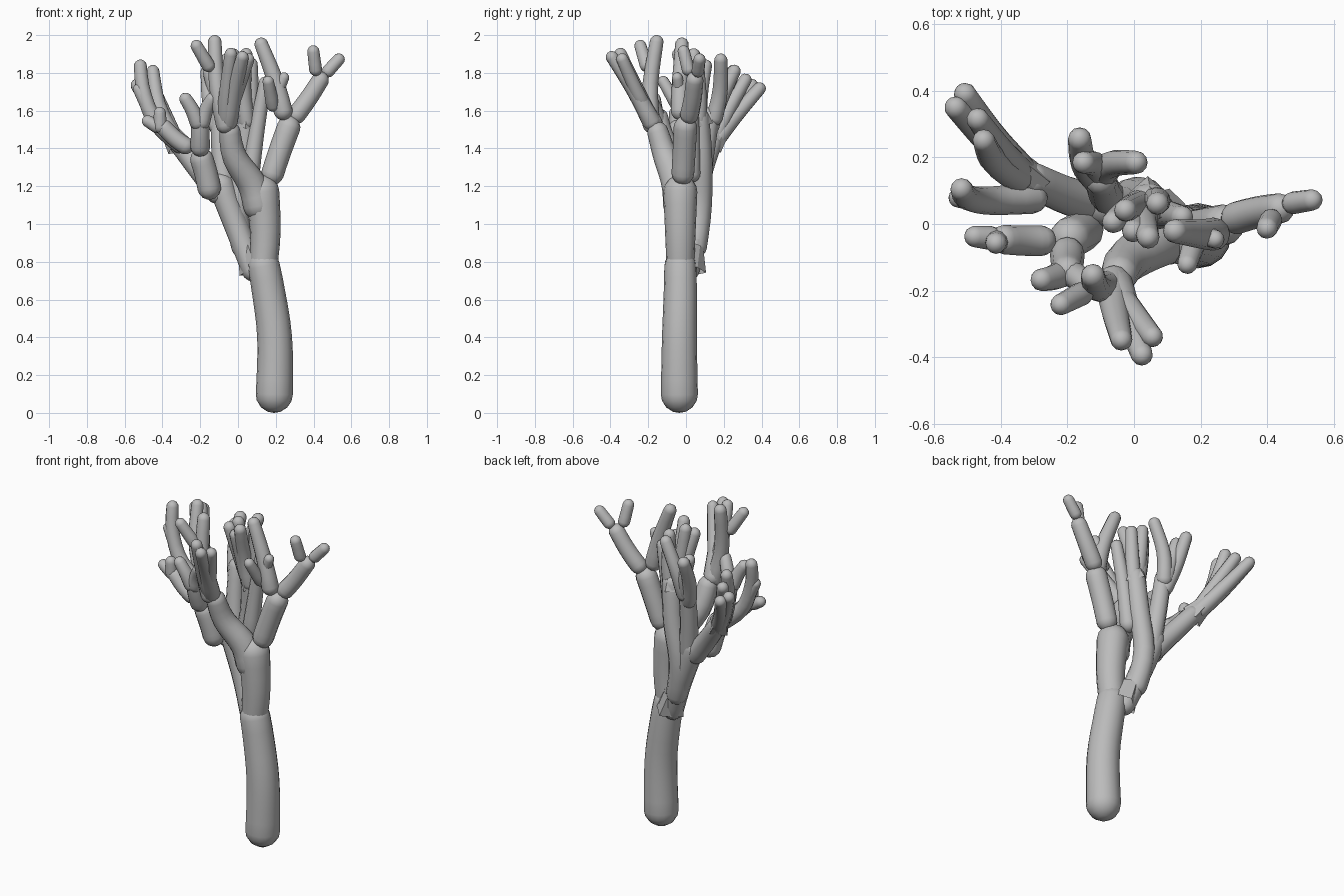
import bpy, bmesh, math
from mathutils import Vector
from mathutils.geometry import interpolate_bezier

bark = bpy.data.materials.new("grey_bark")
bark.diffuse_color = (0.5, 0.5, 0.5, 1)


def finish(bm, name, smooth=True):
    bmesh.ops.recalc_face_normals(bm, faces=bm.faces)
    me = bpy.data.meshes.new(name)
    bm.to_mesh(me)
    bm.free()
    me.materials.append(bark)
    for p in me.polygons:
        p.use_smooth = smooth
    ob = bpy.data.objects.new(name, me)
    bpy.context.collection.objects.link(ob)


def limb(name, pts, r0, r1, sides=12):
    """Round-ended tapering tube along a smoothed path."""
    P = [Vector(p) for p in pts]
    n = len(P)
    tan = [(P[min(i + 1, n - 1)] - P[max(i - 1, 0)]) / (2 if 0 < i < n - 1 else 1) for i in range(n)]
    path = [P[0]]
    for i in range(n - 1):
        path += interpolate_bezier(P[i], P[i] + tan[i] / 3, P[i + 1] - tan[i + 1] / 3, P[i + 1], 9)[1:]
    dist = [0]
    for a, b in zip(path, path[1:]):
        dist.append(dist[-1] + (b - a).length)
    L = dist[-1]
    # ring stations: dense at the round ends, even in between
    cap = [math.radians(a) for a in (20, 45, 70, 90)]
    st = [(r0 * (1 - math.cos(a)), r0 * math.sin(a)) for a in cap]
    m = 3 * (n - 1)
    for k in range(1, m):
        t = k / m
        st.append((r0 + (L - r0 - r1) * t, r0 + (r1 - r0) * t))
    st += [(L - r1 * (1 - math.cos(a)), r1 * math.sin(a)) for a in reversed(cap)]

    def at(s):
        for i in range(len(path) - 1):
            if s <= dist[i + 1] or i == len(path) - 2:
                f = (s - dist[i]) / max(dist[i + 1] - dist[i], 1e-6)
                return path[i].lerp(path[i + 1], f), (path[i + 1] - path[i]).normalized()

    bm = bmesh.new()
    rings = []
    for s, r in st:
        c, d = at(s)
        u = Vector((0, 1, 0)).cross(d).normalized()
        v = d.cross(u)
        rings.append([bm.verts.new(c + r * (u * math.cos(a) + v * math.sin(a)))
                      for a in (2 * math.pi * k / sides for k in range(sides))])
    for a, b in zip(rings, rings[1:]):
        for k in range(sides):
            bm.faces.new((a[k], a[k - 1], b[k - 1], b[k]))
    for ring, tip in ((rings[0], path[0]), (rings[-1], path[-1])):
        c = bm.verts.new(tip)
        for k in range(sides):
            bm.faces.new((ring[k], ring[k - 1], c))
    finish(bm, name)


def collar(name, base, top, r0, r1):
    """Flared angular bark skirt where a limb splits off."""
    base, top = Vector(base), Vector(top)
    d = (top - base).normalized()
    u = Vector((0, 1, 0)).cross(d).normalized()
    v = d.cross(u)
    bm = bmesh.new()
    lo, hi = [], []
    for k in range(8):
        a = math.pi * k / 4
        w = u * math.cos(a) + v * math.sin(a)
        lo.append(bm.verts.new(base + w * (r0 if k % 2 == 0 else r0 * 0.75)))
        hi.append(bm.verts.new(top + w * r1))
    for k in range(8):
        bm.faces.new((lo[k], lo[k - 1], hi[k - 1], hi[k]))
    finish(bm, name, False)


# trunk and its upper part
limb("trunk", [(.19, -.035, 0), (.195, -.035, .38), (.16, -.03, .65), (.12, -.03, .86)], .098, .085, 16)
limb("upper_trunk", [(.125, -.03, .68), (.145, -.03, .95), (.12, -.03, 1.26)], .072, .09, 16)

# front limb and twigs
limb("front_limb", [(.13, -.03, 1.02), (.08, -.05, 1.2), (-.02, -.11, 1.36), (-.05, -.165, 1.54)], .085, .056)
limb("front_twig", [(-.06, -.15, 1.49), (-.06, -.24, 1.66), (-.035, -.36, 1.93)], .05, .033)
limb("front_twig", [(-.06, -.16, 1.5), (-.02, -.27, 1.7), (.03, -.41, 1.91)], .05, .033)
limb("front_twig", [(-.04, -.22, 1.62), (.0, -.27, 1.72), (.065, -.35, 1.9)], .04, .032)
limb("tall_twig", [(-.06, -.18, 1.48), (-.11, -.19, 1.72), (-.125, -.15, 2.0)], .047, .036)
limb("loose_twig", [(-.14, -.2, 1.81), (-.235, -.25, 1.97)], .036, .032)

# right limb and twigs
limb("right_limb", [(.165, -.02, 1.21), (.22, -.01, 1.38), (.29, 0, 1.57)], .06, .062)
limb("right_branch", [(.28, .01, 1.54), (.37, .035, 1.66), (.46, .05, 1.8)], .05, .046)
limb("right_tip", [(.415, .02, 1.785), (.395, -.02, 1.945)], .034, .032)
limb("right_tip", [(.455, .06, 1.785), (.555, .075, 1.895)], .034, .032)
limb("right_inner_branch", [(.25, -.03, 1.55), (.2, -.03, 1.75), (.11, -.02, 1.985)], .05, .036)
limb("right_inner_twig", [(.2, -.03, 1.68), (.255, -.05, 1.8)], .032, .028)
limb("right_inner_twig", [(.19, -.03, 1.6), (.155, -.135, 1.78)], .036, .03)

# back trunk splitting off to the left
limb("back_trunk", [(.1, 0, .7), (.01, .045, .94), (-.08, .06, 1.18), (-.1, .06, 1.27)], .06, .068)
limb("centre_limb", [(.04, .04, .82), (-.01, .075, 1.08), (.03, .08, 1.35), (.05, .06, 1.62)], .062, .058)
collar("back_collar", (.1, .01, .76), (.055, .035, .88), .098, .058)
collar("centre_collar", (.04, .07, 1.52), (.05, .05, 1.62), .075, .045)

# centre twigs
limb("centre_twig", [(.04, .07, 1.5), (-.02, .04, 1.7), (-.07, .0, 1.9)], .045, .034)
limb("centre_twig", [(.04, .06, 1.52), (.0, .05, 1.7), (-.03, .04, 1.93)], .045, .034)
limb("centre_twig", [(.05, .05, 1.5), (.03, .02, 1.7), (.045, -.05, 1.93)], .045, .034)
limb("centre_twig", [(.03, .05, 1.55), (.01, .02, 1.7), (-.005, -.03, 1.88)], .042, .034)
limb("centre_twig", [(.05, .06, 1.48), (.07, .07, 1.65), (.07, .06, 1.88)], .045, .034)
limb("centre_twig", [(.06, .03, 1.22), (.1, .03, 1.5), (.15, .02, 1.78)], .048, .034)

# rear twigs
limb("rear_limb", [(-.06, .06, 1.1), (-.09, .1, 1.38), (-.1, .14, 1.62)], .055, .047)
limb("rear_twig", [(-.1, .12, 1.48), (-.15, .18, 1.65), (-.165, .27, 1.84)], .044, .035)
limb("rear_twig", [(-.1, .14, 1.52), (-.065, .18, 1.7), (.02, .185, 1.9)], .045, .035)
limb("rear_twig", [(-.1, .14, 1.53), (-.12, .18, 1.68), (-.16, .185, 1.83)], .042, .034)

# back left limb and twigs
limb("back_left_limb", [(-.07, .05, 1.12), (-.2, .085, 1.28), (-.34, .15, 1.46)], .062, .053)
collar("back_left_collar", (-.31, .125, 1.41), (-.37, .19, 1.5), .07, .045)
limb("back_left_twig", [(-.32, .14, 1.42), (-.42, .26, 1.57), (-.52, .41, 1.74)], .047, .034)
limb("back_left_twig", [(-.32, .14, 1.42), (-.44, .25, 1.58), (-.55, .365, 1.76)], .047, .034)
limb("back_left_twig", [(-.33, .14, 1.43), (-.4, .22, 1.6), (-.48, .33, 1.79)], .047, .034)
limb("back_left_twig", [(-.33, .13, 1.43), (-.42, .19, 1.62), (-.455, .26, 1.84)], .047, .034)
limb("left_curved_twig", [(-.27, .08, 1.39), (-.43, .07, 1.53), (-.5, .08, 1.7), (-.52, .11, 1.87)], .047, .034)
limb("left_curved_tip", [(-.45, .07, 1.56), (-.54, .08, 1.74)], .036, .03)

# left limb and twigs
limb("left_limb", [(-.14, -.01, 1.13), (-.17, -.03, 1.27), (-.21, -.05, 1.4)], .062, .062)
limb("left_branch", [(-.24, -.05, 1.39), (-.33, -.05, 1.45), (-.42, -.045, 1.54)], .046, .044)
limb("left_tip", [(-.4, -.045, 1.5), (-.505, -.035, 1.56)], .036, .032)
limb("left_tip", [(-.41, -.05, 1.48), (-.415, -.06, 1.62)], .036, .032)

# forked twig at front left
limb("fork_stem", [(-.2, -.07, 1.36), (-.2, -.12, 1.48), (-.2, -.15, 1.61)], .052, .046)
limb("fork_twig", [(-.2, -.14, 1.5), (-.24, -.16, 1.6), (-.295, -.17, 1.69)], .042, .034)
limb("fork_twig", [(-.2, -.14, 1.5), (-.17, -.16, 1.6), (-.12, -.2, 1.69)], .042, .034)
